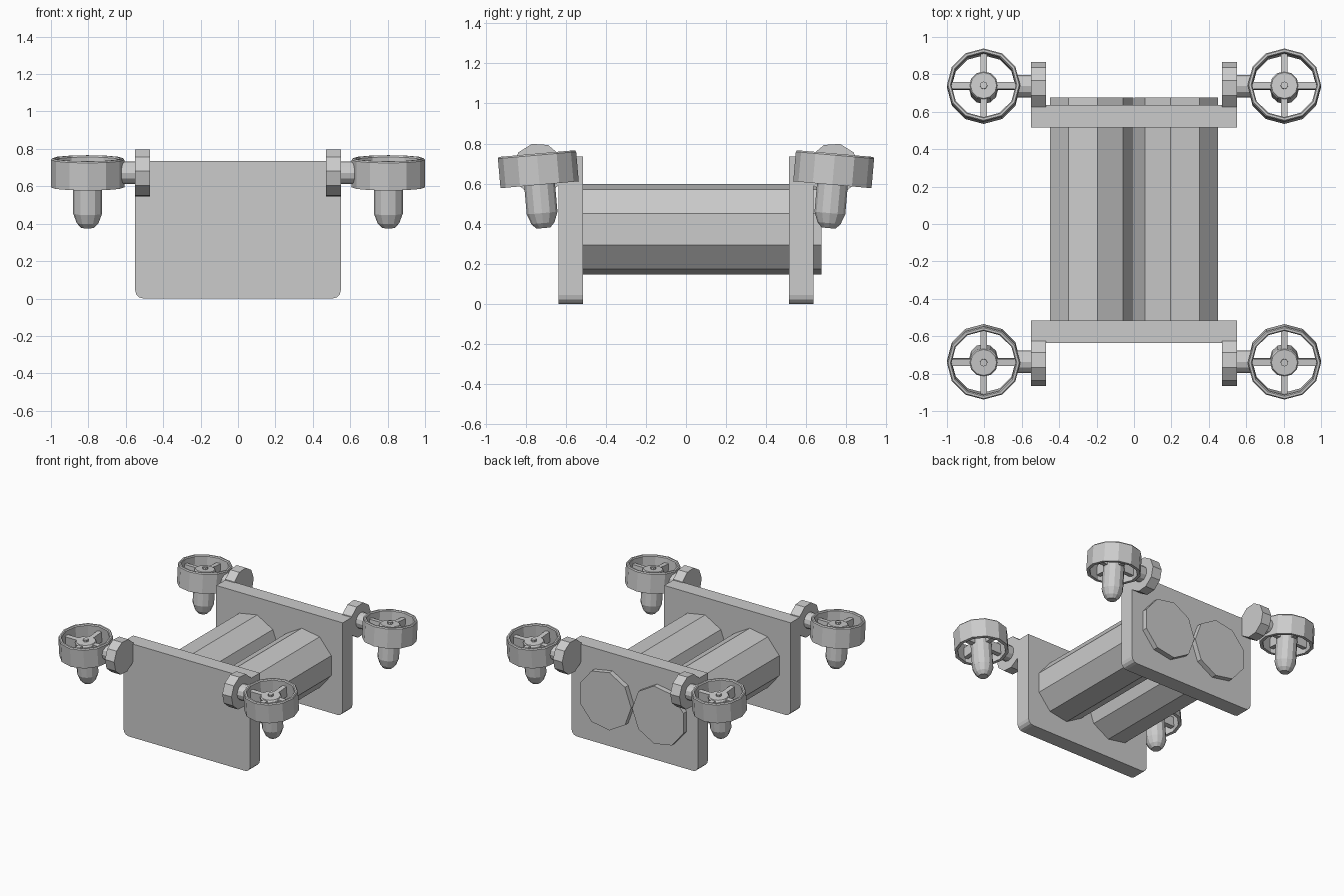
import bpy, bmesh
from math import sin, cos, pi, radians
from mathutils import Matrix, Vector

if "Cube" in bpy.data.objects:
    bpy.data.objects.remove(bpy.data.objects["Cube"], do_unlink=True)

grey = bpy.data.materials.new("light_grey")
grey.use_nodes = True
grey.diffuse_color = (0.6, 0.6, 0.6, 1)
grey.node_tree.nodes["Principled BSDF"].inputs["Base Color"].default_value = (0.6, 0.6, 0.6, 1)


def finish(name, bm, matrix=Matrix()):
    bm.transform(matrix)
    bmesh.ops.recalc_face_normals(bm, faces=bm.faces)
    mesh = bpy.data.meshes.new(name)
    bm.to_mesh(mesh)
    bm.free()
    mesh.materials.append(grey)
    obj = bpy.data.objects.new(name, mesh)
    bpy.context.collection.objects.link(obj)
    return obj


def lathe(name, profile, sides, matrix, turn=0.0, closed=False):
    """Spin (radius, height) points round z; closed makes a ring, otherwise ends are capped."""
    bm = bmesh.new()
    rings = []
    for r, h in profile:
        angles = [turn + 2 * pi * k / sides for k in range(sides)]
        rings.append([bm.verts.new((r * cos(a), r * sin(a), h)) for a in angles])
    pairs = list(zip(rings, rings[1:]))
    if closed:
        pairs.append((rings[-1], rings[0]))
    else:
        bm.faces.new(rings[0])
        bm.faces.new(rings[-1])
    for a, b in pairs:
        for k in range(sides):
            j = (k + 1) % sides
            bm.faces.new((a[k], a[j], b[j], b[k]))
    return finish(name, bm, matrix)


def box(size, centre=(0, 0, 0)):
    bm = bmesh.new()
    bmesh.ops.create_cube(bm, size=1, matrix=Matrix.Translation(centre) @ Matrix.Diagonal((*size, 1)))
    return bm


# End plates with rounded bottom corners
for label, y in (("front", -0.575), ("back", 0.575)):
    bm = box((1.1, 0.12, 0.735), (0, y, 0.3675))
    corners = [e for e in bm.edges if all(v.co.z < 0.01 for v in e.verts)
               and abs(e.verts[0].co.x - e.verts[1].co.x) < 0.01]
    bmesh.ops.bevel(bm, geom=corners, offset=0.045, segments=3, profile=0.5, affect="EDGES")
    finish(label + "_plate", bm)

# Nine-sided barrels: local x stays x, local y becomes z, local z becomes -y
along_y = Matrix.Rotation(pi / 2, 4, "X")
for label, s in (("left", 1), ("right", -1)):
    place = Matrix.Diagonal((s, 1, 1, 1)) @ Matrix.Translation((0.234, 0, 0.372)) @ along_y
    lathe(label + "_barrel", [(0.23, -0.675), (0.23, 0.55)], 9, place, radians(20))

# Four tilted ducted rotors on hubs; each is built as front left and mirrored
along_x = Matrix.Rotation(pi / 2, 4, "Y")
for side, sx in (("left", 1), ("right", -1)):
    for end, sy in (("front", 1), ("back", -1)):
        tag = end + "_" + side + "_"
        flip = Matrix.Diagonal((sx, sy, 1, 1))
        pivot = flip @ Matrix.Translation((0, -0.737, 0.672))

        # Mounting disc and axle: local x becomes -z, y stays
        disc_at = pivot @ along_x
        lathe(tag + "mount", [(0.13, 0.47), (0.13, 0.55)], 10, disc_at, radians(-94))
        lathe(tag + "axle", [(0.06, 0.52), (0.06, 0.63)], 12, disc_at)

        # Duct ring
        rotor = pivot @ Matrix.Translation((0.804, 0, 0)) @ Matrix.Rotation(radians(5), 4, "X")
        duct = [(0.196, -0.078), (0.196, 0.07), (0.19, 0.078),
                (0.178, 0.078), (0.172, 0.07), (0.172, -0.078)]
        lathe(tag + "duct", duct, 12, rotor, closed=True)

        # Spokes
        for axis, size in (("cross", (0.36, 0.036, 0.08)), ("long", (0.036, 0.36, 0.08))):
            finish(tag + axis + "_spoke", box(size, (0, 0, -0.005)), rotor)

        # Motor pod with tapered tail, and top nub
        pod = [(0.035, -0.295), (0.058, -0.27), (0.077, -0.22), (0.077, 0.03), (0.07, 0.04)]
        lathe(tag + "motor", pod, 12, rotor)
        lathe(tag + "nub", [(0.02, 0.03), (0.02, 0.055)], 8, rotor)
